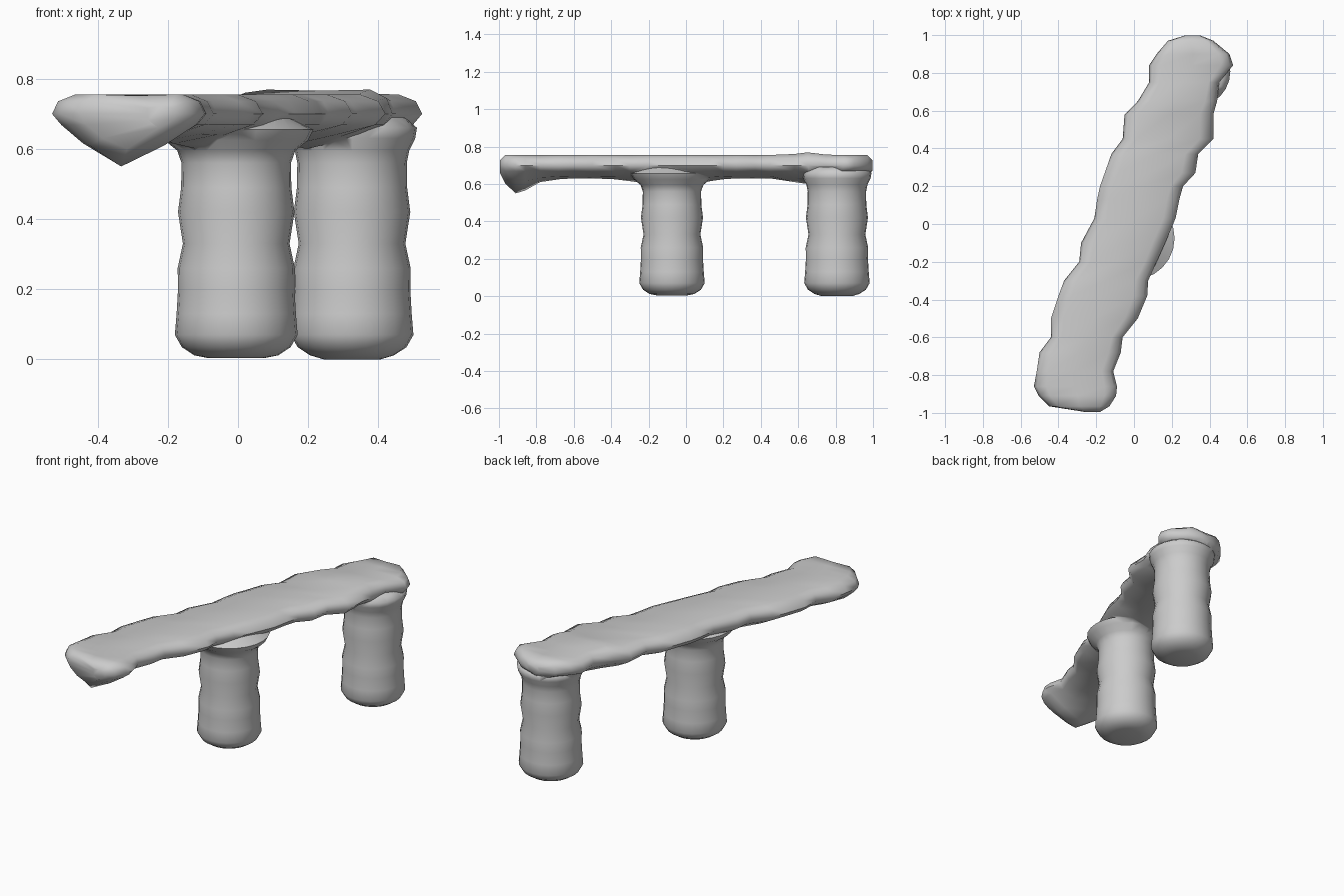
import bpy, bmesh, math

if "Cube" in bpy.data.objects:
    bpy.data.objects.remove(bpy.data.objects["Cube"])


def loft(name, rings):
    # skin closed rings of equal size and cap both ends
    bm = bmesh.new()
    loops = [[bm.verts.new(p) for p in ring] for ring in rings]
    n = len(loops[0])
    for a, b in zip(loops, loops[1:]):
        for i in range(n):
            j = (i + 1) % n
            bm.faces.new((a[i], a[j], b[j], b[i]))
    bm.faces.new(loops[0])
    bm.faces.new(loops[-1])
    bmesh.ops.recalc_face_normals(bm, faces=bm.faces)
    me = bpy.data.meshes.new(name)
    bm.to_mesh(me)
    bm.free()
    ob = bpy.data.objects.new(name, me)
    bpy.context.collection.objects.link(ob)
    return ob


# slanted deck: y, left x, right x, underside z
SLICES = [
    (-.995, -.26, -.18, .66), (-.965, -.45, -.13, .60), (-.91, -.505, -.095, .55),
    (-.86, -.53, -.09, .565), (-.78, -.515, -.11, .61), (-.68, -.50, -.07, .625),
    (-.6, -.44, -.06, .63), (-.5, -.44, .02, .63), (-.38, -.40, .07, .625),
    (-.3, -.37, .075, .615), (-.2, -.29, .12, .60), (-.1, -.28, .165, .60),
    (.03, -.21, .22, .60), (.13, -.195, .24, .615), (.2, -.18, .26, .625),
    (.27, -.155, .325, .63), (.37, -.12, .34, .63), (.45, -.06, .42, .63),
    (.58, -.05, .42, .61), (.65, .02, .44, .60), (.75, .08, .45, .61),
    (.84, .08, .525, .63), (.9, .12, .505, .64), (.97, .18, .42, .65),
    (.998, .27, .35, .67)]


def deck_ring(y, xl, xr, b):
    tip = y in (SLICES[0][0], SLICES[-1][0])
    top = .725 if tip else .755 + .014 * math.exp(-((y - .65) / .07) ** 2)
    edge = .70
    side = edge + (top - edge) * .65
    low = edge - (edge - max(b, .63)) * .45
    lift = .012 + max(0, .63 - b) * .6
    section = [(0, edge), (.04, side), (.15, top), (.5, top - .003), (.85, top),
               (.96, side), (1, edge), (.94, low), (.72, b + lift), (.42, b),
               (.2, b + lift), (.06, low)]
    return [(xl + (xr - xl) * t, y, z) for t, z in section]


deck = loft("deck", [deck_ring(*s) for s in SLICES])

# wavy round pillars: radius, z
PROFILE = [(.08, 0), (.12, .012), (.155, .035), (.175, .07), (.17, .13), (.166, .2),
           (.167, .26), (.152, .33), (.166, .42), (.157, .49), (.156, .56)]
FLARES = [[(.168, .595), (.205, .625), (.22, .655), (.15, .69)],
          [(.163, .595), (.18, .63), (.185, .66), (.15, .69)]]


def pillar(name, cx, cy, base, flare):
    rings = [[(cx + r * math.cos(a * math.tau / 24), cy + r * math.sin(a * math.tau / 24),
               max(z, base)) for a in range(24)] for r, z in PROFILE + flare]
    return loft(name, rings)


pillars = [pillar("middle_pillar", -.005, -.075, .004, FLARES[0]),
           pillar("back_pillar", .325, .807, 0, FLARES[1])]

# weld the pillars into the deck
bpy.context.view_layer.objects.active = deck
deck.select_set(True)
for p in pillars:
    mod = deck.modifiers.new("weld", 'BOOLEAN')
    mod.operation = 'UNION'
    mod.solver = 'EXACT'
    mod.object = p
    bpy.ops.object.modifier_apply(modifier=mod.name)
    bpy.data.objects.remove(p)
deck.name = "bench_deck_and_pillars"
bpy.ops.object.shade_smooth_by_angle(angle=math.radians(60))
